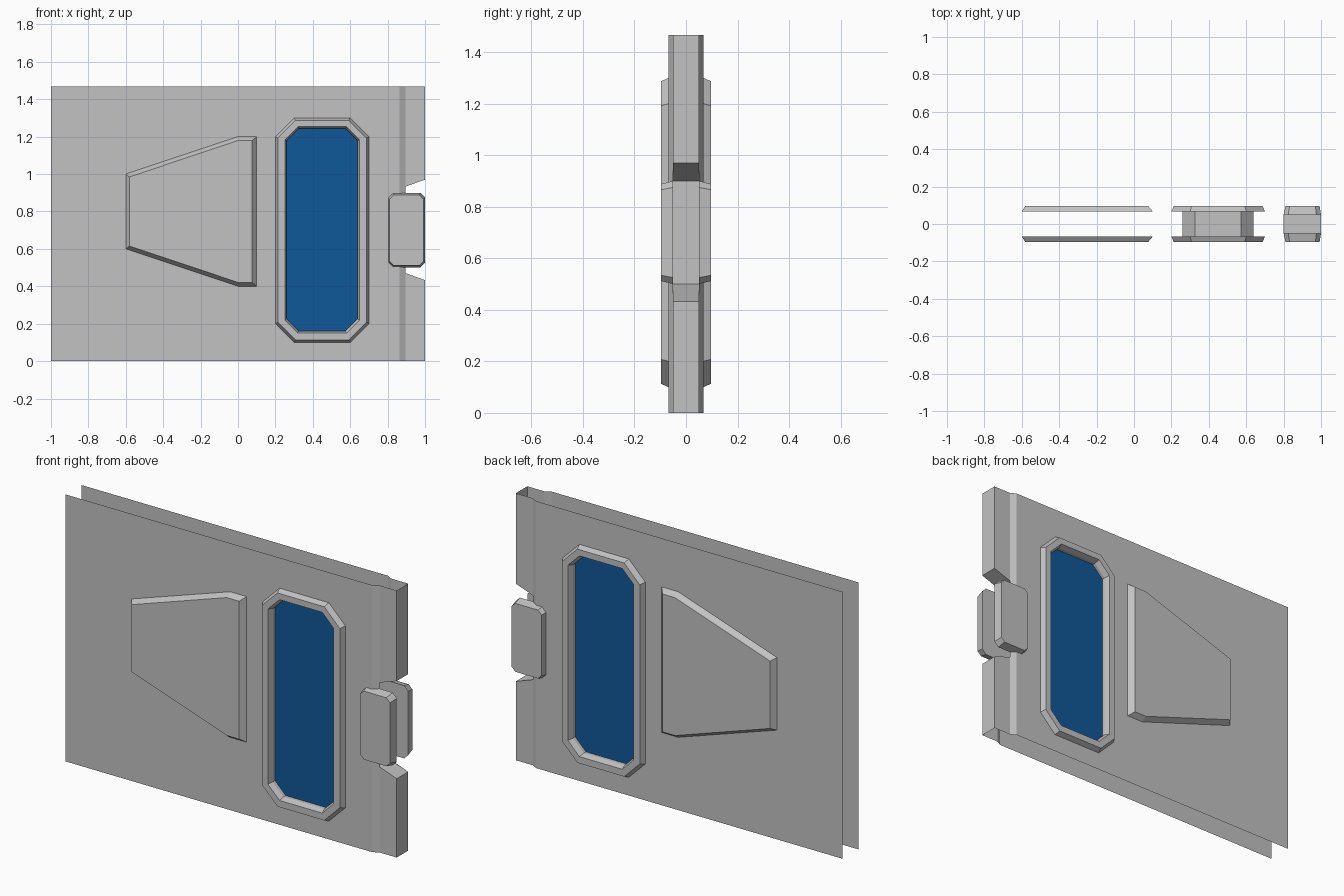
import bpy, bmesh

cube = bpy.data.objects.get("Cube")
if cube:
    bpy.data.objects.remove(cube, do_unlink=True)


def material(name, rgb):
    mat = bpy.data.materials.new(name)
    mat.use_nodes = True
    mat.diffuse_color = (*rgb, 1)
    mat.node_tree.nodes["Principled BSDF"].inputs["Base Color"].default_value = (*rgb, 1)
    return mat


GREY = material("grey metal", (0.54, 0.54, 0.54))
BLUE = material("blue glass", (0.005, 0.098, 0.32))

HEIGHT = 1.467
SKIN, EDGE, RAISED = -0.068, -0.05, -0.097   # depths of the front half


def octagon(x0, x1, z0, z1, c):
    """Chamfered rectangle, counter-clockwise seen from the front."""
    return [(x0 + c, z0), (x1 - c, z0), (x1, z0 + c), (x1, z1 - c),
            (x1 - c, z1), (x0 + c, z1), (x0, z1 - c), (x0, z0 + c)]


def finish(bm, name, mat):
    """Turn the front half into an object mirrored to the back."""
    mesh = bpy.data.meshes.new(name)
    bm.to_mesh(mesh)
    bm.free()
    mesh.materials.append(mat)
    ob = bpy.data.objects.new(name, mesh)
    bpy.context.collection.objects.link(ob)
    mod = ob.modifiers.new("Back half", 'MIRROR')
    mod.use_axis = (False, True, False)
    mod.merge_threshold = 0.0005
    return ob


def ring(bm, outline, y):
    return [bm.verts.new((x, y, z)) for x, z in outline]


def loft(name, mat, sections, cap_front=False, cap_back=False):
    """Bridge (outline, depth) sections, from the outermost inwards."""
    bm = bmesh.new()
    rings = [ring(bm, o, y) for o, y in sections]
    for a, b in zip(rings, rings[1:]):
        n = len(a)
        for i in range(n):
            j = (i + 1) % n
            bm.faces.new((a[i], a[j], b[j], b[i]))
    if cap_front:
        bm.faces.new(rings[-1])
    if cap_back:
        bm.faces.new(rings[0][::-1])
    return finish(bm, name, mat)


def strip(name, path):
    """Wall across the thickness, following an x-z path."""
    bm = bmesh.new()
    front, mid = ring(bm, path, EDGE), ring(bm, path, 0)
    for i in range(len(path) - 1):
        bm.faces.new((front[i], mid[i], mid[i + 1], front[i + 1])).normal_flip()
    bmesh.ops.reverse_faces(bm, faces=bm.faces)
    return finish(bm, name, GREY)


glass_outline = octagon(0.26, 0.638, 0.16, 1.243, 0.065)

# Door skins with the window opening
bm = bmesh.new()
edges = []
for outline in ([(-1, 0), (0.863, 0), (0.863, HEIGHT), (-1, HEIGHT)], glass_outline):
    vs = ring(bm, outline, SKIN)
    edges += [bm.edges.new((vs[i], vs[(i + 1) % len(vs)])) for i in range(len(vs))]
bmesh.ops.triangle_fill(bm, edges=edges, use_beauty=True, use_dissolve=False)
for f in bm.faces:
    f.normal_update()
    if f.normal.y > 0:
        f.normal_flip()
finish(bm, "door_skin", GREY)

# Slanted step and the thinner closing edge, split by the latch notch
bm = bmesh.new()
step = [bm.verts.new(p) for p in ((0.863, SKIN, 0), (0.895, EDGE, 0),
                                  (0.895, EDGE, HEIGHT), (0.863, SKIN, HEIGHT))]
bm.faces.new(step)
for outline in ([(0.895, 0), (1, 0), (1, 0.433), (0.895, 0.471)],
                [(0.895, 0.933), (1, 0.97), (1, HEIGHT), (0.895, HEIGHT)]):
    bm.faces.new(ring(bm, outline, EDGE))
finish(bm, "closing_edge", GREY)

# End wall running into the notch
strip("end_wall", [(1, 0), (1, 0.433), (0.8, 0.5), (0.8, 0.9), (1, 0.97), (1, HEIGHT)])

# Raised trapezoid panels
loft("raised_panel", GREY, [
    ([(-0.6, 0.6), (0, 0.4), (0.1, 0.4), (0.1, 1.2), (0, 1.2), (-0.6, 1)], SKIN),
    ([(-0.58, 0.615), (0, 0.421), (0.075, 0.421), (0.075, 1.179), (0, 1.179),
      (-0.58, 0.985)], RAISED)], cap_front=True)

# Window frames and the tunnel between them
loft("window_frame", GREY, [
    (octagon(0.2, 0.7, 0.1, 1.3, 0.1), SKIN),
    (octagon(0.213, 0.687, 0.113, 1.287, 0.095), RAISED),
    (octagon(0.25, 0.65, 0.15, 1.253, 0.07), RAISED),
    (glass_outline, SKIN),
    (glass_outline, 0)])

# Window panes
loft("window_pane", BLUE, [(glass_outline, EDGE)], cap_front=True)

# Latch plates
loft("latch_plate", GREY, [
    (octagon(0.8, 1, 0.5, 0.9, 0.025), EDGE),
    (octagon(0.81, 0.992, 0.512, 0.888, 0.022), RAISED)], cap_front=True, cap_back=True)
